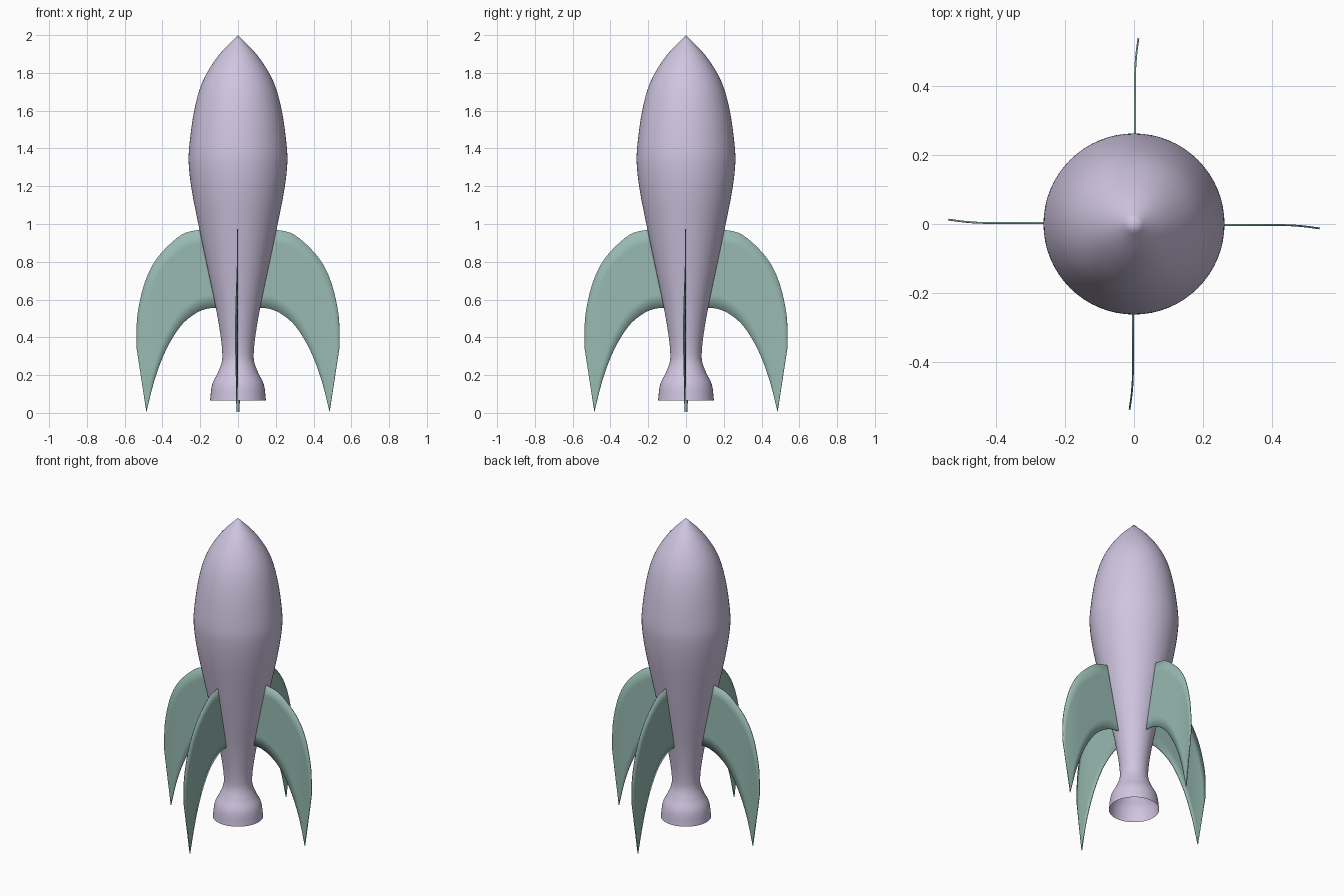
import bpy, bmesh, math
from mathutils import Vector, Matrix

if "Cube" in bpy.data.objects:
    bpy.data.objects.remove(bpy.data.objects["Cube"])


def material(name, rgb):
    m = bpy.data.materials.new(name)
    m.diffuse_color = (*rgb, 1)
    m.use_nodes = True
    m.node_tree.nodes["Principled BSDF"].inputs["Base Color"].default_value = m.diffuse_color
    return m


def spline(points, steps):
    """Catmull-Rom curve through 2D points."""
    p = [Vector(q) for q in points]
    p = [2 * p[0] - p[1]] + p + [2 * p[-1] - p[-2]]
    out = []
    for i in range(1, len(p) - 2):
        a, b, c, d = p[i - 1:i + 3]
        for k in range(steps):
            t = k / steps
            out.append(0.5 * (2 * b + (c - a) * t + (2 * a - 5 * b + 4 * c - d) * t ** 2
                              + (3 * b - a - 3 * c + d) * t ** 3))
    return out + [p[-2]]


def make_object(name, bm, mat):
    bmesh.ops.recalc_face_normals(bm, faces=bm.faces)
    for f in bm.faces:
        f.smooth = True
    me = bpy.data.meshes.new(name)
    bm.to_mesh(me)
    bm.free()
    me.materials.append(mat)
    ob = bpy.data.objects.new(name, me)
    bpy.context.collection.objects.link(ob)
    return ob


purple = material("hull_purple", (0.63, 0.56, 0.75))
green = material("fin_green", (0.31, 0.49, 0.44))

# Hull with flared nozzle: one open-bottomed lathed shell
profile = [(0.148, 0.065), (0.137, 0.15), (0.108, 0.21), (0.086, 0.27), (0.084, 0.33),
           (0.094, 0.42), (0.118, 0.56), (0.160, 0.76), (0.206, 0.98), (0.240, 1.15),
           (0.259, 1.29), (0.259, 1.40), (0.232, 1.60), (0.187, 1.755), (0.105, 1.89),
           (0.0, 2.0)]
SEG = 64
bm = bmesh.new()
rings = [[bm.verts.new((r * math.cos(2 * math.pi * s / SEG), r * math.sin(2 * math.pi * s / SEG), z))
          for s in range(SEG)] for r, z in spline(profile, 4)[:-1]]
for lo, hi in zip(rings, rings[1:]):
    for s in range(SEG):
        n = (s + 1) % SEG
        bm.faces.new((lo[s], lo[n], hi[n], hi[s]))
tip = bm.verts.new((0, 0, 2))
for s in range(SEG):
    bm.faces.new((rings[-1][s], rings[-1][(s + 1) % SEG], tip))
make_object("rocket_hull", bm, purple)

# Swept fins: thin sheet between an outer and an inner edge curve, rim curled sideways
outer = spline([(0.195, 0.972), (0.30, 0.942), (0.42, 0.83), (0.49, 0.70),
                (0.532, 0.52), (0.537, 0.345)], 5)
outer += [Vector((0.537, 0.345)).lerp(Vector((0.485, 0.005)), k / 5) for k in range(1, 6)]
inner = spline([(0.11, 0.557), (0.17, 0.55), (0.235, 0.52), (0.307, 0.455),
                (0.38, 0.335), (0.44, 0.18), (0.485, 0.005)], 5)
ROWS, ACROSS = 30, 6


def at(curve, t):
    x = t * (len(curve) - 1)
    i = min(int(x), len(curve) - 2)
    return curve[i].lerp(curve[i + 1], x - i)


def curl(r):
    return -0.003 - 0.010 * max(0, (r - 0.42) / 0.117) ** 2


for i, side in enumerate(("right", "back", "left", "front")):
    bm = bmesh.new()
    grid = []
    for j in range(ROWS + 1):
        a, b = at(outer, j / ROWS), at(inner, j / ROWS)
        row = []
        for k in range(ACROSS + 1):
            r, z = a.lerp(b, k / ACROSS)
            row.append(bm.verts.new((r, curl(r), z)))
        grid.append(row)
    for r0, r1 in zip(grid, grid[1:]):
        for k in range(ACROSS):
            bm.faces.new((r0[k], r0[k + 1], r1[k + 1], r1[k]))
    bmesh.ops.remove_doubles(bm, verts=bm.verts, dist=0.0005)
    bmesh.ops.rotate(bm, verts=bm.verts, matrix=Matrix.Rotation(i * math.pi / 2, 3, 'Z'))
    fin = make_object(side + "_fin", bm, green)
    mod = fin.modifiers.new("thickness", 'SOLIDIFY')
    mod.thickness = 0.005
    mod.offset = 0
